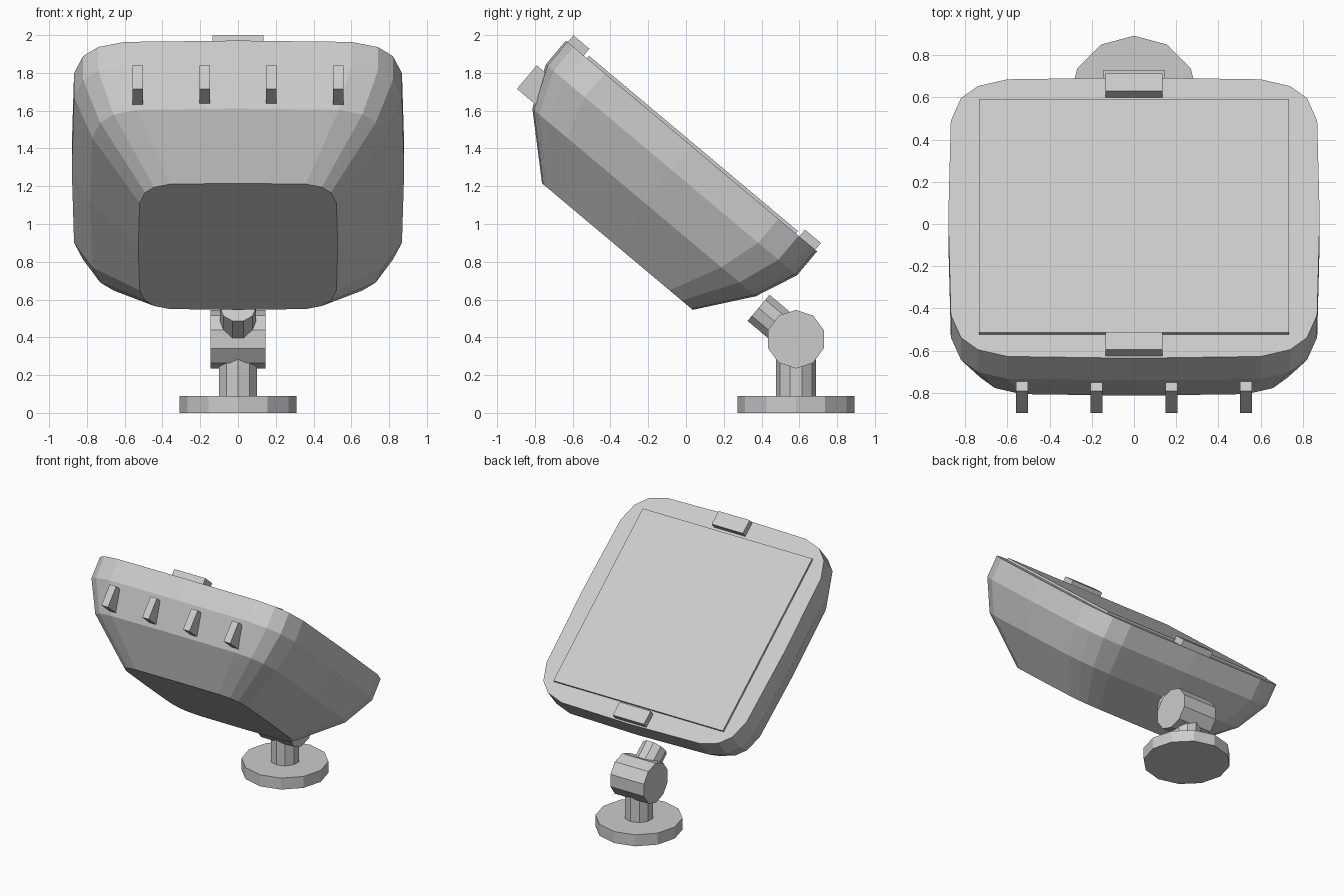
import bpy, bmesh, math
from mathutils import Matrix, Vector

if "Cube" in bpy.data.objects:
    bpy.data.objects.remove(bpy.data.objects["Cube"])

grey = bpy.data.materials.new("light_grey")
grey.diffuse_color = (0.6, 0.6, 0.6, 1)
grey.use_nodes = True
grey.node_tree.nodes["Principled BSDF"].inputs["Base Color"].default_value = grey.diffuse_color

# Tilted frame of the lamp head: local y runs down the panel, local z points out of it
TILT = Matrix.Translation((0, 0.029, 1.413)) @ Matrix.Rotation(math.radians(-40), 4, 'X')


def finish(name, bm, matrix):
    bmesh.ops.recalc_face_normals(bm, faces=bm.faces)
    mesh = bpy.data.meshes.new(name)
    bm.to_mesh(mesh)
    bm.free()
    mesh.materials.append(grey)
    ob = bpy.data.objects.new(name, mesh)
    ob.matrix_world = matrix
    bpy.context.collection.objects.link(ob)
    return ob


def box(name, lo, hi, matrix=TILT):
    lo, hi = Vector(lo), Vector(hi)
    bm = bmesh.new()
    bmesh.ops.create_cube(bm, size=1)
    for v in bm.verts:
        v.co = (lo + hi) / 2 + v.co * (hi - lo)
    return finish(name, bm, matrix)


def cylinder(name, radius, sides, start, end, spin=0):
    start, end = Vector(start), Vector(end)
    axis = end - start
    bm = bmesh.new()
    bmesh.ops.create_cone(bm, cap_ends=True, segments=sides, radius1=radius,
                          radius2=radius, depth=axis.length)
    turn = axis.to_track_quat('Z', 'Y').to_matrix().to_4x4()
    return finish(name, bm, Matrix.Translation((start + end) / 2) @ turn
                  @ Matrix.Rotation(math.radians(spin), 4, 'Z'))


# Head housing: one rounded square outline scaled through four layers
quarter = [(0, 0.868), (0.6, 0.857), (0.74, 0.815), (0.82, 0.74), (0.868, 0.6), (0.88, 0)]
half = quarter + [(x, -y) for x, y in quarter[-2::-1]]
outline = half + [(-x, y) for x, y in half[-2:0:-1]]
layers = [(0, 1, 0), (-0.165, 1, 0), (-0.39, 0.89, 0), (-0.66, 0.6, 0.042)]  # height, scale, shift
bm = bmesh.new()
rings = [[bm.verts.new((x * s, y * s + shift, z)) for x, y in outline] for z, s, shift in layers]
n = len(outline)
for a, b in zip(rings, rings[1:]):
    for i in range(n):
        j = (i + 1) % n
        bm.faces.new((a[i], a[j], b[j], b[i]))
bm.faces.new(rings[0])
bm.faces.new(rings[-1])
finish("head_housing", bm, TILT)

# Panel with a clip at each end
box("panel", (-0.735, -0.722, -0.02), (0.735, 0.722, 0.017))
box("upper_clip", (-0.135, -0.855, -0.03), (0.135, -0.745, 0.047))
box("lower_clip", (-0.135, 0.745, -0.03), (0.135, 0.855, 0.047))

# Row of four fins on the upper end
for i, x in enumerate((-0.53, -0.177, 0.177, 0.53)):
    box(f"fin_{i + 1}", (x - 0.028, -0.902, -0.362), (x + 0.028, -0.74, -0.2))

# Stand: round base, post, hinge barrel and tilted stub
cylinder("base", 0.31, 12, (0, 0.582, 0), (0, 0.582, 0.09))
cylinder("post", 0.105, 10, (0, 0.582, 0.08), (0, 0.582, 0.36))
cylinder("hinge_barrel", 0.155, 10, (-0.145, 0.582, 0.39), (0.145, 0.582, 0.39))
cylinder("stub", 0.095, 10, (0, 0.582, 0.39), (0, 0.384, 0.556), 90)
bpy.context.view_layer.update()
